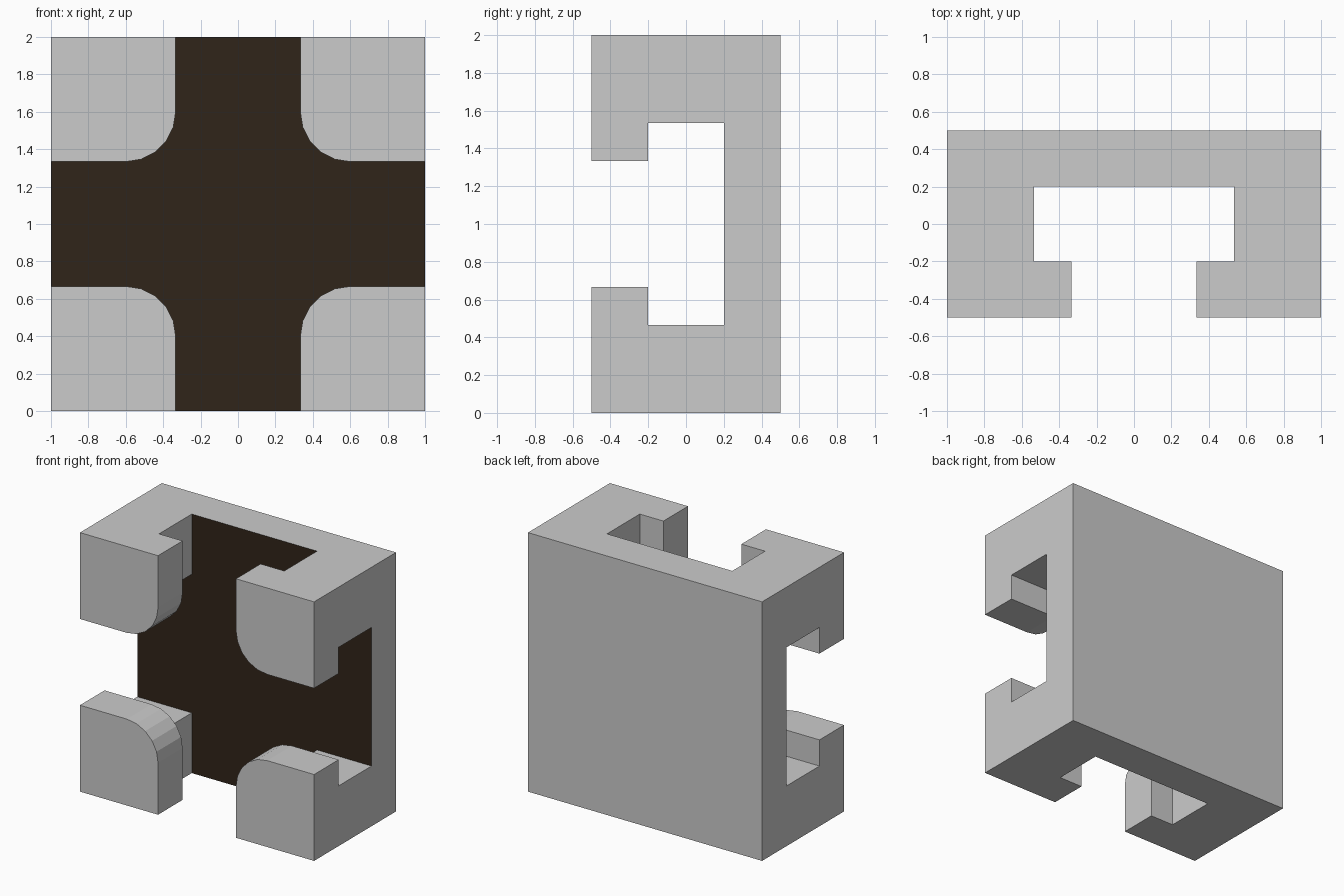
import bpy, bmesh, math

if "Cube" in bpy.data.objects:
    bpy.data.objects.remove(bpy.data.objects["Cube"])

LIP, WIDE, R = 0.333, 0.535, 0.267   # slot half-widths and lip corner radius
ZC = 1.0                             # slot centre height


def prism(name, pts, y0, y1):
    """Extrude an (x, z) outline from y0 to y1."""
    bm = bmesh.new()
    face = bm.faces.new([bm.verts.new((x, y0, z)) for x, z in pts])
    ext = bmesh.ops.extrude_face_region(bm, geom=[face])
    for v in ext["geom"]:
        if isinstance(v, bmesh.types.BMVert):
            v.co.y = y1
    bmesh.ops.recalc_face_normals(bm, faces=bm.faces)
    me = bpy.data.meshes.new(name)
    bm.to_mesh(me)
    bm.free()
    ob = bpy.data.objects.new(name, me)
    bpy.context.collection.objects.link(ob)
    return ob


def cross(half, radius=0.0, segs=5, reach=1.2):
    """Cross outline; inner corners rounded outwards when radius > 0."""
    pts = []
    for q in range(4):
        c, s = round(math.cos(q * math.pi / 2)), round(math.sin(q * math.pi / 2))
        arm = [(reach, half)]
        if radius:
            for i in range(segs + 1):
                a = math.radians(270 - 90 * i / segs)
                arm.append((half + radius + radius * math.cos(a),
                            half + radius + radius * math.sin(a)))
        else:
            arm.append((half, half))
        arm.append((half, reach))
        pts += [(c * x - s * z, ZC + s * x + c * z) for x, z in arm]
    return pts


# Solid block
body = prism("slotted_block", [(-1, 0), (1, 0), (1, 2), (-1, 2)], -0.5, 0.5)

# Crossing T-slots: wide undercut, then narrower rounded opening in front
cutters = [prism("undercut_cutter", cross(WIDE), -0.2, 0.2),
           prism("opening_cutter", cross(LIP, R), -0.7, 0.05)]
bpy.context.view_layer.objects.active = body
for cutter in cutters:
    cutter.hide_render = True
    mod = body.modifiers.new(cutter.name, 'BOOLEAN')
    mod.operation = 'DIFFERENCE'
    mod.solver = 'EXACT'
    mod.object = cutter
    bpy.ops.object.modifier_apply(modifier=mod.name)
for cutter in cutters:
    bpy.data.objects.remove(cutter)

# Dark slot floor
grey = bpy.data.materials.new("grey")
dark = bpy.data.materials.new("dark_floor")
dark.diffuse_color = (0.03, 0.018, 0.01, 1)
dark.use_nodes = True
dark.node_tree.nodes["Principled BSDF"].inputs["Base Color"].default_value = dark.diffuse_color
grey.diffuse_color = (0.8, 0.8, 0.8, 1)
grey.use_nodes = True
grey.node_tree.nodes["Principled BSDF"].inputs["Base Color"].default_value = grey.diffuse_color
body.data.materials.clear()
body.data.materials.append(grey)
body.data.materials.append(dark)
for p in body.data.polygons:
    floor = p.normal.y < -0.9 and abs(p.center.y - 0.2) < 0.01
    p.material_index = 1 if floor else 0
